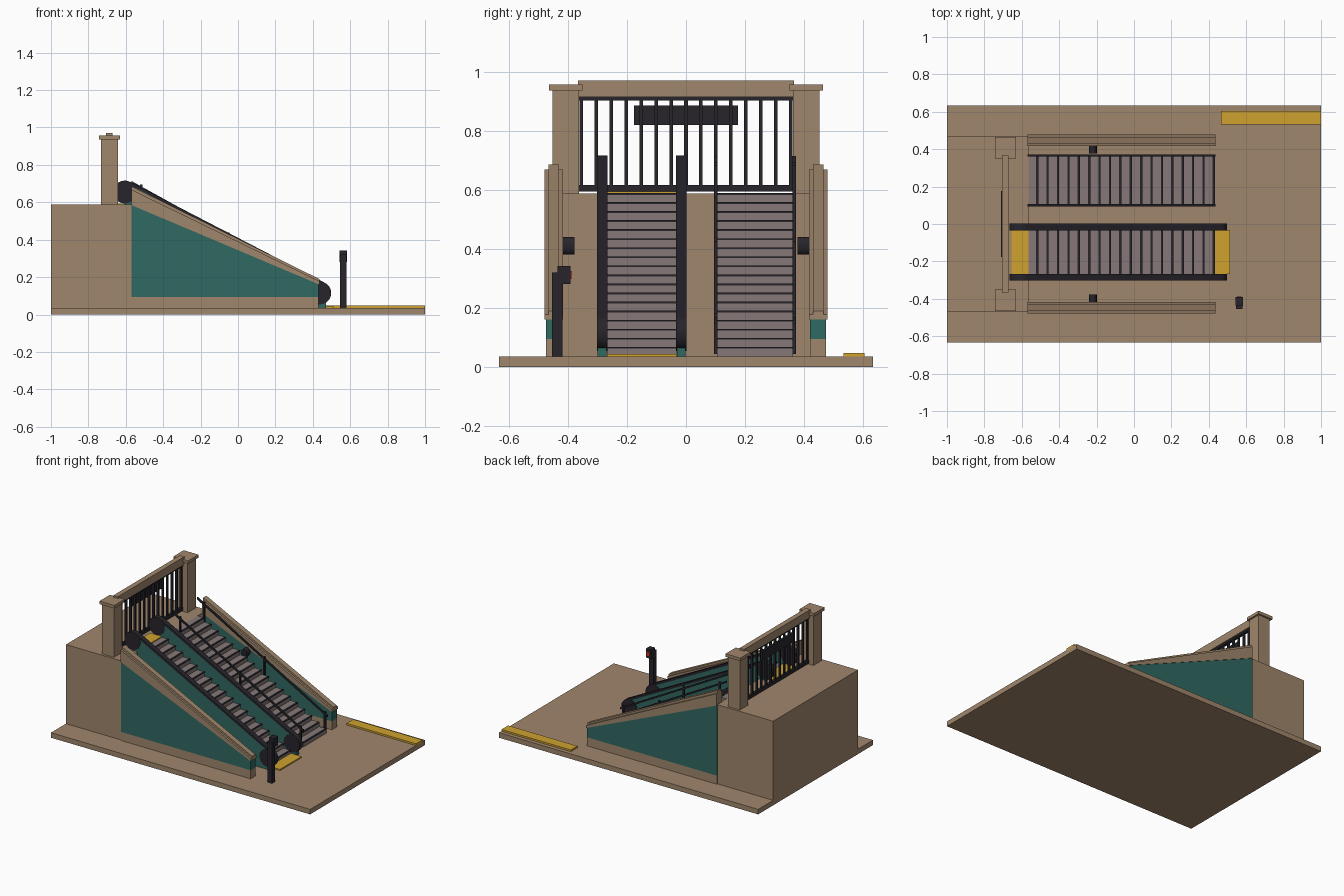
import bpy, bmesh, math
from mathutils import Vector

if "Cube" in bpy.data.objects:
    bpy.data.objects.remove(bpy.data.objects["Cube"])


def material(name, rgb):
    m = bpy.data.materials.new(name)
    m.diffuse_color = (*rgb, 1)
    m.use_nodes = True
    m.node_tree.nodes["Principled BSDF"].inputs["Base Color"].default_value = m.diffuse_color
    return m


STONE = material("sandstone", (0.35, 0.24, 0.15))
TEAL = material("teal_tile", (0.03, 0.14, 0.12))
DARK = material("dark_metal", (0.02, 0.018, 0.024))
TREAD = material("tread_grey", (0.24, 0.19, 0.185))
YELLOW = material("yellow_marking", (0.62, 0.36, 0.03))
RED = material("red_button", (0.6, 0.03, 0.02))


def finish(bm, name, mat):
    bmesh.ops.recalc_face_normals(bm, faces=bm.faces)
    me = bpy.data.meshes.new(name)
    bm.to_mesh(me)
    bm.free()
    me.materials.append(mat)
    ob = bpy.data.objects.new(name, me)
    bpy.context.collection.objects.link(ob)
    return ob


def add_box(bm, x, y, z):
    vs = bmesh.ops.create_cube(bm, size=1)["verts"]
    for v in vs:
        v.co = Vector([(r[0] + r[1]) / 2 + c * (r[1] - r[0]) for r, c in zip((x, y, z), v.co)])


def boxes(name, mat, *items):
    bm = bmesh.new()
    for it in items:
        add_box(bm, *it)
    return finish(bm, name, mat)


def prism(name, mat, pts, y0, y1):
    # extrude an x-z profile along y
    bm = bmesh.new()
    f = bm.faces.new([bm.verts.new((x, y0, z)) for x, z in pts])
    g = bmesh.ops.extrude_face_region(bm, geom=[f])["geom"]
    bmesh.ops.translate(bm, vec=(0, y1 - y0, 0), verts=[v for v in g if isinstance(v, bmesh.types.BMVert)])
    return finish(bm, name, mat)


def disc(name, mat, loc, rx, rz, depth, seg=32):
    bm = bmesh.new()
    bmesh.ops.create_cone(bm, cap_ends=True, segments=seg, radius1=1, radius2=1, depth=1)
    for v in bm.verts:
        x, y, z = v.co
        v.co = Vector(loc) + Vector((x * rx, z * depth, y * rz))
    ob = finish(bm, name, mat)
    for p in ob.data.polygons:
        p.use_smooth = len(p.vertices) == 4
    return ob


X0, X1, ZB, ZT = -0.57, 0.43, 0.035, 0.587
N = 18
RUN, RISE = (X1 - X0) / N, (ZT - ZB) / N


def slope(x):
    return ZB + (X1 - x) / (X1 - X0) * (ZT - ZB)


# ground slab and upper landing
boxes("ground_slab", STONE, ((-1, 1), (-0.633, 0.633), (0, ZB)))
boxes("upper_landing", STONE, ((-1, -0.565), (-0.468, 0.468), (ZB, ZT)))

# flanking walls: plinth, tiled panel, sloping cap and narrow coping
for side, s in (("left", -1), ("right", 1)):
    prism(f"{side}_wall_plinth", STONE, [(X0, ZB), (0.43, ZB), (0.43, 0.095), (X0, 0.095)], s * 0.42, s * 0.475)
    prism(f"{side}_wall_tiles", TEAL, [(X0, 0.095), (0.43, 0.095), (0.43, 0.165), (X0, 0.585)], s * 0.42, s * 0.475)
    prism(f"{side}_wall_cap", STONE, [(X0, 0.585), (0.435, 0.16), (0.435, 0.178), (X0, 0.668)], s * 0.416, s * 0.479)
    prism(f"{side}_wall_coping", STONE, [(X0, 0.66), (0.435, 0.17), (0.435, 0.19), (X0, 0.686)], s * 0.43, s * 0.466)
    # wall lamp on the inner face
    disc(f"{side}_wall_lamp", DARK, (-0.22, s * 0.4, 0.41), 0.021, 0.03, 0.044, 24)


# stepped flights with dark nosings
def flight(name, y0, y1):
    pts = [(X0, ZB), (X1, ZB)]
    for i in range(N):
        x, z = X1 - i * RUN, ZB + (i + 1) * RISE
        pts += [(x, z), (x - RUN, z)]
    prism(f"{name}_steps", TREAD, pts, y0, y1)
    boxes(f"{name}_nosings", DARK, *[
        ((X1 - i * RUN - 0.009, X1 - i * RUN + 0.003), (y0, y1),
         (ZB + (i + 1) * RISE - 0.004, ZB + (i + 1) * RISE + 0.002)) for i in range(N)])


flight("escalator", -0.268, -0.032)
flight("staircase", 0.105, 0.362)

# escalator comb plates
boxes("comb_plates", YELLOW, ((-0.655, -0.565), (-0.268, -0.032), (0.58, 0.594)),
      ((0.43, 0.512), (-0.268, -0.032), (ZB, 0.044)))

# escalator balustrades with handrails and round newels
A, B, R = Vector((-0.605, 0.655)), Vector((0.437, 0.115)), 0.061
d = (B - A).normalized()
n = Vector((-d.y, d.x))
for side, y in (("outer", -0.284), ("inner", -0.016)):
    top_a, top_b = A + n * (R - 0.008), B + n * (R - 0.008)
    prism(f"{side}_balustrade_panel", TEAL,
          [(-0.61, 0.57), (-0.57, 0.46), (0.2, ZB), (0.47, ZB), (0.47, 0.1), tuple(top_b), tuple(top_a)],
          y - 0.015, y + 0.015)
    prism(f"{side}_handrail", DARK, [tuple(p) for p in (A + n * (R - 0.014), B + n * (R - 0.014), B + n * R, A + n * R)],
          y - 0.0175, y + 0.0175)
    for end, c in (("upper", A), ("lower", B)):
        disc(f"{side}_{end}_newel", DARK, (c.x, y, c.y), R, R, 0.036)

# staircase hand rails on posts
for side, y in (("near", 0.1), ("far", 0.366)):
    t = 0.012
    prism(f"{side}_stair_rail", DARK,
          [(X0, slope(X0) + 0.115), (0.435, slope(0.435) + 0.115),
           (0.435, slope(0.435) + 0.115 + t), (X0, slope(X0) + 0.115 + t)], y - 0.006, y + 0.006)
    boxes(f"{side}_stair_posts", DARK, *[
        ((x - 0.006, x + 0.006), (y - 0.006, y + 0.006), (slope(x), slope(x) + 0.137))
        for x in (-0.517, -0.052, 0.415)])

# gateway: pillars with caps, lintel
for side, s in (("left", -1), ("right", 1)):
    lo, hi = sorted((s * 0.362, s * 0.452))
    boxes(f"{side}_gate_pillar", STONE, ((-0.732, -0.642), (lo, hi), (0.58, 0.938)))
    boxes(f"{side}_pillar_cap", STONE, ((-0.744, -0.63), (lo - 0.012, hi + 0.012), (0.936, 0.957)))
boxes("gate_lintel", STONE, ((-0.705, -0.67), (-0.366, 0.366), (0.914, 0.97)))

# barred screen and hanging sign board
bars = [((-0.694, -0.681), (y - 0.006, y + 0.006), (0.6, 0.914))
        for y in [-0.355 + 0.71 * i / 14 for i in range(15)]]
boxes("gate_bars", DARK, *bars)
boxes("gate_rails", DARK, ((-0.697, -0.678), (-0.364, 0.364), (0.594, 0.616)),
      ((-0.697, -0.678), (-0.364, 0.364), (0.902, 0.915)))
boxes("sign_board", DARK, ((-0.712, -0.698), (-0.176, 0.176), (0.82, 0.885)))

# control post with button
boxes("control_post", DARK, ((0.545, 0.58), (-0.454, -0.418), (ZB, 0.32)))
boxes("control_head", DARK, ((0.543, 0.584), (-0.436, -0.391), (0.28, 0.342)))
boxes("control_button", RED, ((0.552, 0.574), (-0.392, -0.387), (0.298, 0.325)))

# floor guide strip
boxes("floor_guide_strip", YELLOW, ((0.465, 1), (0.533, 0.605), (0.03, 0.047)))
